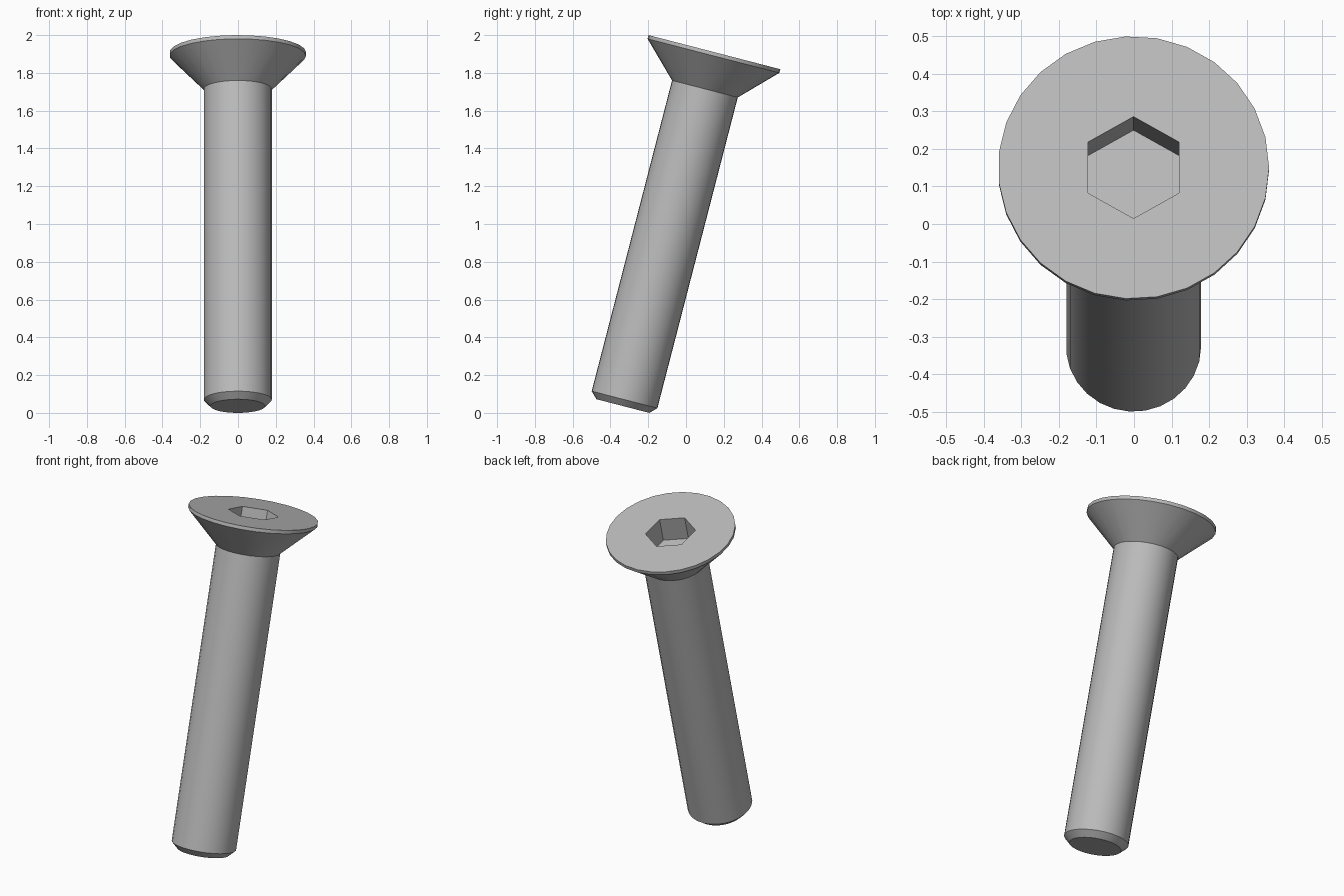
import bpy, bmesh, math
from mathutils import Matrix, Vector

if "Cube" in bpy.data.objects:
    bpy.data.objects.remove(bpy.data.objects["Cube"], do_unlink=True)

SIDES = 27
LENGTH = 1.935
TILT = math.radians(14.5)
HEAD_R, SHAFT_R, TIP_R, SOCKET_R = 0.361, 0.18, 0.145, 0.14
RIM, CHAMFER, SOCKET_DEPTH = 0.02, 0.035, 0.144

steel = bpy.data.materials.new("grey steel")
steel.use_nodes = True
grey = (0.5, 0.5, 0.5, 1)
steel.diffuse_color = grey
steel.node_tree.nodes["Principled BSDF"].inputs["Base Color"].default_value = grey

bm = bmesh.new()


def ring(radius, z, sides=SIDES, start=0.0):
    """Closed loop of edges around the screw axis."""
    verts = []
    for i in range(sides):
        a = start + math.tau * i / sides
        verts.append(bm.verts.new((radius * math.cos(a), radius * math.sin(a), z)))
    edges = [bm.edges.new((verts[i], verts[(i + 1) % sides])) for i in range(sides)]
    return verts, edges


def skin(loops):
    """Join each loop to the next one."""
    for (va, _), (vb, _) in zip(loops, loops[1:]):
        n = len(va)
        for i in range(n):
            j = (i + 1) % n
            bm.faces.new((va[i], va[j], vb[j], vb[i]))


# Outer skin: chamfered tip, shaft, countersunk cone and thin rim
neck = LENGTH - RIM - (HEAD_R - SHAFT_R)
profile = [(TIP_R, 0), (SHAFT_R, CHAMFER), (SHAFT_R, neck),
           (HEAD_R, LENGTH - RIM), (HEAD_R, LENGTH)]
outer = [ring(r, z) for r, z in profile]
skin(outer)
bm.faces.new(outer[0][0])

# Hexagonal drive socket
socket = [ring(SOCKET_R, z, 6, math.pi / 2) for z in (LENGTH, LENGTH - SOCKET_DEPTH)]
skin(socket)
bm.faces.new(socket[1][0])

# Flat head top between the rim and the socket
bmesh.ops.triangle_fill(bm, edges=outer[-1][1] + socket[0][1],
                        use_beauty=True, normal=Vector((0, 0, 1)))
bmesh.ops.recalc_face_normals(bm, faces=bm.faces)

# Lean the screw back and rest it on the ground
bm.transform(Matrix.Rotation(-TILT, 4, 'X'))
lows = [min(v.co[k] for v in bm.verts) for k in range(3)]
highs = [max(v.co[k] for v in bm.verts) for k in range(3)]
bmesh.ops.translate(bm, verts=bm.verts, vec=(
    -(lows[0] + highs[0]) / 2, -(lows[1] + highs[1]) / 2, -lows[2]))

mesh = bpy.data.meshes.new("countersunk_screw")
bm.to_mesh(mesh)
bm.free()
mesh.materials.append(steel)
screw = bpy.data.objects.new("countersunk_screw", mesh)
bpy.context.collection.objects.link(screw)

# Smooth round walls with crisp rim, chamfer and socket edges
bpy.context.view_layer.objects.active = screw
screw.select_set(True)
bpy.ops.object.shade_smooth_by_angle(angle=math.radians(30))
